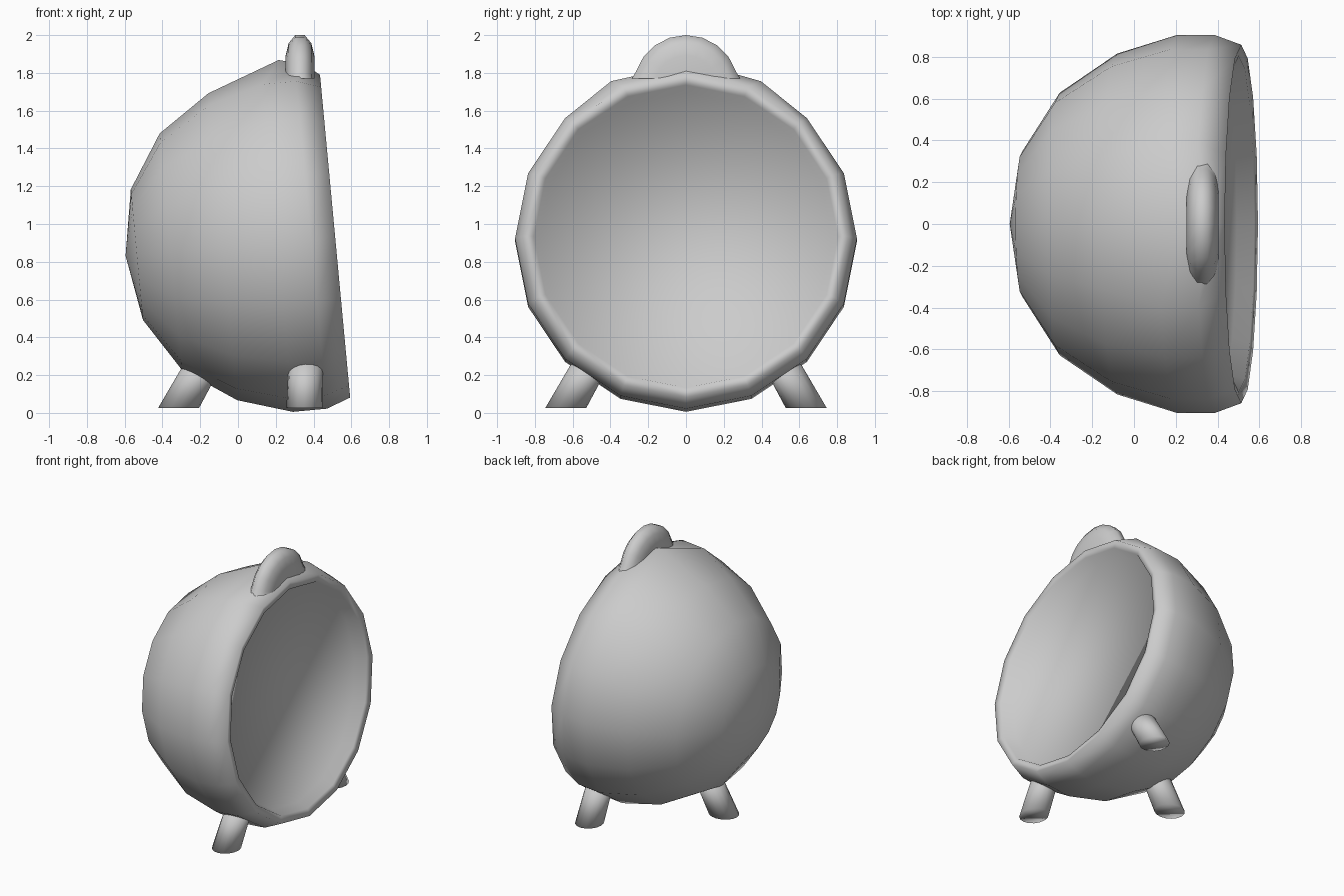
import bpy, bmesh, math
from mathutils import Vector, Matrix

if "Cube" in bpy.data.objects:
    bpy.data.objects.remove(bpy.data.objects["Cube"])

grey = bpy.data.materials.new("plain_grey")
grey.diffuse_color = (0.6, 0.6, 0.6, 1)
grey.use_nodes = True
grey.node_tree.nodes["Principled BSDF"].inputs["Base Color"].default_value = grey.diffuse_color


def finish(name, bm, angle=180):
    bmesh.ops.recalc_face_normals(bm, faces=bm.faces)
    me = bpy.data.meshes.new(name)
    bm.to_mesh(me)
    bm.free()
    me.materials.append(grey)
    ob = bpy.data.objects.new(name, me)
    bpy.context.collection.objects.link(ob)
    bpy.ops.object.select_all(action='DESELECT')
    ob.select_set(True)
    bpy.context.view_layer.objects.active = ob
    bpy.ops.object.shade_smooth_by_angle(angle=math.radians(angle))
    return ob


def lathe(profile, sides, place):
    """Spin (distance along x, radius) points about the x axis, then place them."""
    bm = bmesh.new()
    rings = []
    for a, r in profile:
        rings.append([bm.verts.new(place @ Vector((a, r * math.sin(2 * math.pi * k / sides),
                                                   r * math.cos(2 * math.pi * k / sides))))
                      for k in range(sides if r else 1)])
    for r0, r1 in zip(rings, rings[1:]):
        for k in range(sides):
            j = (k + 1) % sides
            quad = [r0[k % len(r0)], r0[j % len(r0)], r1[j % len(r1)], r1[k % len(r1)]]
            bm.faces.new(list(dict.fromkeys(quad)))
    return bm, rings


# Bowl body: axis tilted slightly up, rounded rim, shallow recessed front
tilt = math.atan2(.093, .9957)
place = Matrix.Translation((.51, 0, .935)) @ Matrix.Rotation(-tilt, 4, 'Y')
bm, rings = lathe([(-1.11, 0), (-1.05, .347), (-.87, .628), (-.593, .816), (-.305, .905),
                   (-.124, .905), (.004, .858), (-.008, .805), (-.09, .775)], 16, place)
bm.faces.new(rings[-1])                       # flat front panel
# raised ridge leading up to the top lug
rings[4][0].co = (.215, 0, 1.868)
rings[5][0].co = (.35, 0, 1.845)
for ring in rings[4:6]:
    for k, s in ((1, 1), (-1, -1)):
        ring[k].co += Vector((0, s * .05, .0))
finish("bowl_body", bm)

# Top lug: solid rounded disc sunk into the body
bm, _ = lathe([(-.076, 0), (-.076, .17), (-.06, .235), (-.025, .278), (.025, .278),
               (.06, .235), (.076, .17), (.076, 0)], 20, Matrix.Translation((.328, 0, 1.722)))
# taper the hidden lower half so it stays inside the rim
for v in bm.verts:
    if v.co.z < 1.77:
        v.co.z = 1.77
        v.co.y = max(-.29, min(.29, v.co.y * 1.03))
bmesh.ops.remove_doubles(bm, verts=bm.verts, dist=.001)
finish("top_lug", bm, 80)


# Legs: slanted cylinders with level feet
def leg(name, foot, lean):
    bm = bmesh.new()
    bmesh.ops.create_cone(bm, cap_ends=True, segments=16, radius1=.096, radius2=.09, depth=.27)
    lean = Vector(lean)
    for v in bm.verts:
        t = v.co.z + .135
        p = Vector((v.co.x, v.co.y, 0))
        p += lean * p.dot(lean) * .13          # level cut makes the foot oval
        v.co = p + Vector((foot[0], foot[1], .025 + t)) - lean * .56 * t
    return finish(name, bm)


leg("back_leg", (-.315, 0), (-1, 0, 0))
for name, s in (("front_leg", -1), ("rear_leg", 1)):
    leg(name, (.352, s * .637), (-.05, s, 0))
